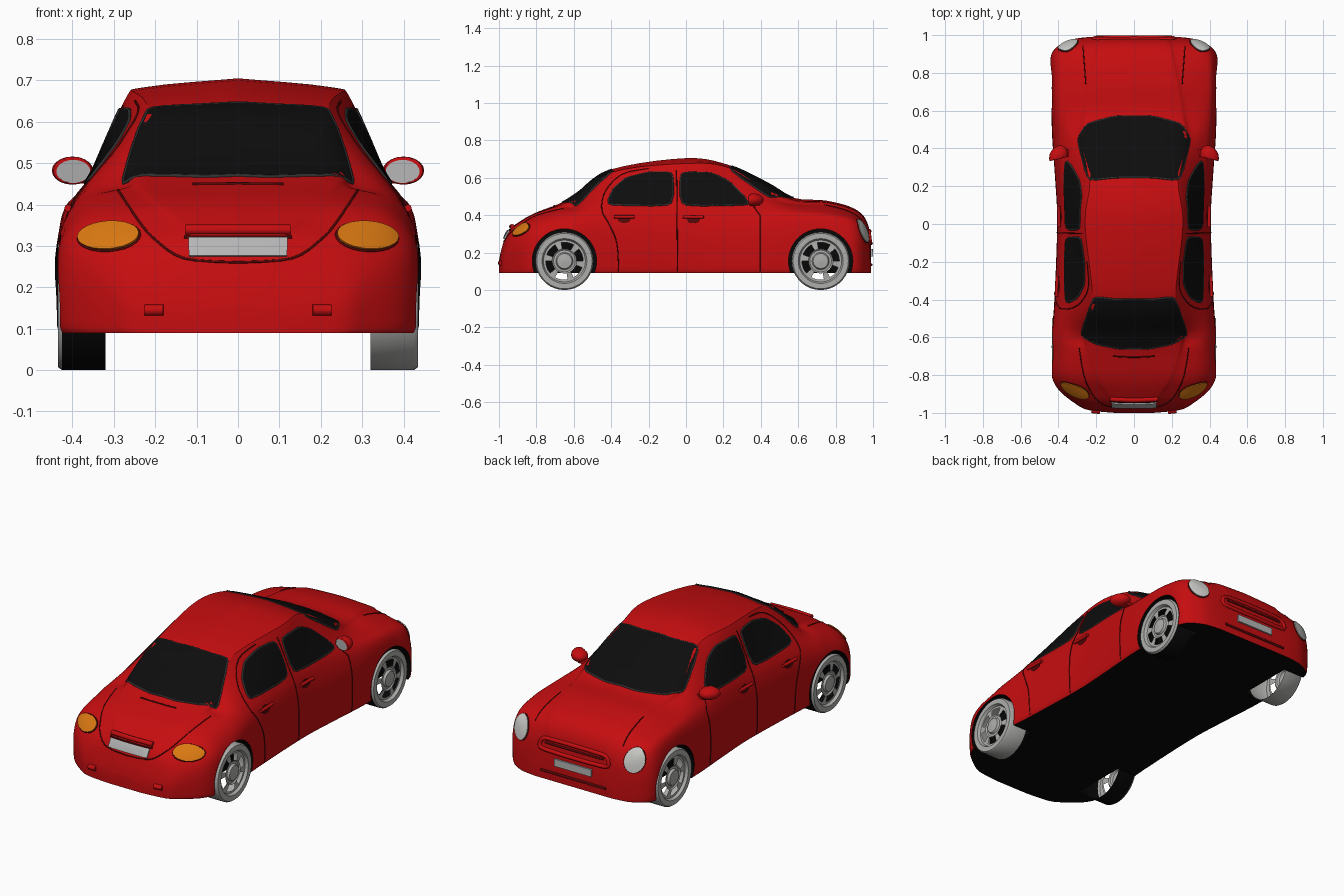
import bpy
import bmesh
from math import sin, cos, pi, radians
from mathutils import Vector
from mathutils.bvhtree import BVHTree

default = bpy.data.objects.get("Cube")
if default:
    bpy.data.objects.remove(default, do_unlink=True)


def material(name, r, g, b):
    mat = bpy.data.materials.new(name)
    mat.use_nodes = True
    mat.diffuse_color = (r, g, b, 1)
    mat.node_tree.nodes["Principled BSDF"].inputs["Base Color"].default_value = (r, g, b, 1)
    return mat


red = material("red paint", .56, .004, .005)
black = material("black underside", .002, .002, .002)
glass = material("dark glass", .004, .004, .004)
trim = material("dark grey trim", .03, .03, .03)
seam = material("dark red seam", .09, .002, .002)
grey = material("wheel grey", .42, .42, .41)
silver = material("plate silver", .46, .46, .46)
lens = material("pale lamp lens", .58, .58, .56)
orange = material("orange lamp lens", .7, .19, .006)


def activate(obj):
    bpy.ops.object.select_all(action='DESELECT')
    obj.select_set(True)
    bpy.context.view_layer.objects.active = obj


def mesh_object(name, verts, faces, mats, rule=None):
    """Make a smooth-shaded mesh; rule(face) picks the material slot."""
    mesh = bpy.data.meshes.new(name)
    mesh.from_pydata(verts, [], faces)
    bm = bmesh.new()
    bm.from_mesh(mesh)
    bmesh.ops.recalc_face_normals(bm, faces=bm.faces)
    for f in bm.faces:
        f.material_index = rule(f) if rule else 0
    bm.to_mesh(mesh)
    bm.free()
    for m in mats:
        mesh.materials.append(m)
    obj = bpy.data.objects.new(name, mesh)
    bpy.context.collection.objects.link(obj)
    activate(obj)
    bpy.ops.object.shade_smooth_by_angle(angle=radians(40))
    return obj


def spline(points, steps):
    """Smooth curve through all the points."""
    p = [Vector(q) for q in points]
    p = [p[0]] + p + [p[-1]]
    out = []
    for a, b, c, d in zip(p, p[1:], p[2:], p[3:]):
        for i in range(steps):
            t = i / steps
            out.append(b + (c - a) * (t / 2) + (a * 2 - b * 5 + c * 4 - d) * (t * t / 2)
                       + (b * 3 - a - c * 3 + d) * (t ** 3 / 2))
    return out + [p[-1]]


# Body stations: y, half width, shoulder x z, belt x z, roof edge x z, top z
FLOOR = .09
stations = [
    (-1, .10, .09, .13, .07, .145, .04, .15, .155),
    (-.985, .24, .22, .17, .17, .195, .09, .215, .225),
    (-.95, .31, .285, .24, .22, .28, .12, .305, .315),
    (-.88, .395, .37, .29, .3, .335, .17, .36, .372),
    (-.8, .435, .415, .32, .345, .38, .22, .405, .415),
    (-.67, .44, .42, .345, .36, .41, .26, .44, .465),
    (-.58, .435, .42, .36, .365, .425, .275, .455, .52),
    (-.4, .42, .405, .38, .36, .46, .235, .61, .645),
    (0, .405, .385, .4, .355, .47, .275, .65, .705),
    (.23, .415, .39, .41, .355, .475, .25, .635, .668),
    (.44, .43, .405, .4, .355, .455, .295, .5, .57),
    (.58, .435, .415, .395, .365, .435, .28, .46, .492),
    (.75, .437, .42, .385, .37, .42, .25, .455, .478),
    (.9, .435, .41, .35, .36, .385, .22, .415, .435),
    (.97, .35, .335, .26, .3, .3, .19, .34, .36),
    (.99, .24, .22, .16, .18, .19, .1, .215, .225),
]


def section(row):
    y, w, xc, zc, xd, zd, xe, ze, zt = row
    h = zc - FLOOR
    half = spline([(w * .98, FLOOR), (w, FLOOR + h * .12), (w, FLOOR + h * .65), (xc, zc), (xd, zd),
                   (xe, ze), (xe * .82, ze + (zt - ze) * .6), (0, zt)], 4)
    return [(x, y, z) for x, z in half] + [(-x, y, z) for x, z in half[-2::-1]]


rings = [section(row) for row in spline(stations, 5)]
n = len(rings[0])
faces = [(k * n + i, k * n + (i + 1) % n, (k + 1) * n + (i + 1) % n, (k + 1) * n + i)
         for k in range(len(rings) - 1) for i in range(n)]
faces += [tuple(range(n)), tuple(range((len(rings) - 1) * n, len(rings) * n))]
body = mesh_object("body", [v for r in rings for v in r], faces, [red, black],
                   lambda f: int(f.normal.z < -.9 and f.calc_center_median().z < FLOOR + .002))
surface = BVHTree.FromPolygons([v.co.copy() for v in body.data.vertices],
                               [tuple(p.vertices) for p in body.data.polygons])

# Directions from which details are laid on the body
CASTS = {
    "left": lambda a, b: ((2, a, b), (-1, 0, 0)),
    "right": lambda a, b: ((-2, a, b), (1, 0, 0)),
    "top": lambda a, b: ((a, b, 2), (0, 0, -1)),
    "nose": lambda a, b: ((a, 2, b), (0, -1, 0)),
    "tail": lambda a, b: ((a, -2, b), (0, 1, 0)),
}


def lay(side, a, b, lift):
    origin, way = (Vector(v) for v in CASTS[side](a, b))
    hit, normal, _, _ = surface.ray_cast(origin, way)
    if hit is None:
        hit, normal, _, _ = surface.find_nearest(origin + way * 1.2)
    if normal.dot(way) > 0:
        normal = -normal
    return hit + normal * lift


def dense(points, closed):
    out = []
    ends = points[1:] + points[:1] if closed else points[1:]
    for p, q in zip(points, ends):
        p, q = Vector(p), Vector(q)
        steps = max(1, int((q - p).length / .025))
        out += [p.lerp(q, i / steps) for i in range(steps)]
    return out if closed else out + [Vector(points[-1])]


def rounded(points):
    """Clip the corners of a closed outline twice."""
    for cut in (.12, .25):
        pts = [Vector(p) for p in points]
        points = [p.lerp(q, t) for p, q in zip(pts, pts[1:] + pts[:1]) for t in (cut, 1 - cut)]
    return points


def oval(cx, cz, rx, rz, tilt=0):
    return [(cx + rx * cos(t), cz + rz * sin(t) + tilt * cos(t))
            for t in (2 * pi * i / 24 for i in range(24))]


def plate(name, outline, side, mat, lift=.004):
    """Thin patch that follows the body inside a convex outline."""
    edge = dense(outline, True)
    m = len(edge)
    mid = sum(edge, Vector((0, 0))) / m
    verts = []
    for k, s in enumerate((1, 1, .9, .75, .6, .4, .2)):
        verts += [lay(side, *mid.lerp(p, s), lift if k else -.003) for p in edge]
    quads = [(k * m + i, k * m + (i + 1) % m, (k + 1) * m + (i + 1) % m, (k + 1) * m + i)
             for k in range(6) for i in range(m)]
    verts.append(lay(side, *mid, lift))
    quads += [(6 * m + i, 6 * m + (i + 1) % m, 7 * m) for i in range(m)]
    return mesh_object(name, verts, quads, [mat])


def tube(name, path, side, mat, radius, closed=False, lift=0):
    """Round strip laid along a path on the body."""
    points = [lay(side, *p, lift) for p in dense(path, closed)]
    curve = bpy.data.curves.new(name, 'CURVE')
    curve.dimensions = '3D'
    curve.bevel_depth, curve.bevel_resolution = radius, 2
    curve.use_fill_caps = True
    line = curve.splines.new('POLY')
    line.points.add(len(points) - 1)
    for knot, p in zip(line.points, points):
        knot.co = (*p, 1)
    line.use_cyclic_u = closed
    curve.materials.append(mat)
    obj = bpy.data.objects.new(name, curve)
    bpy.context.collection.objects.link(obj)
    activate(obj)
    bpy.ops.object.convert(target='MESH')
    bpy.ops.object.shade_smooth_by_angle(angle=radians(50))


def window(name, outline, side):
    outline = rounded(outline)
    plate(name, outline, side, glass)
    tube(name + "_trim", outline, side, trim, .005, True)


def mirrored(half):
    return half + [(-x, b) for x, b in reversed(half)]


# Front and rear screens
window("windshield", mirrored([(.1, .247), (.245, .23), (.3, .45), (.25, .53), (.1, .57)]), "top")
window("rear_screen", mirrored([(.1, -.4), (.215, -.385), (.285, -.59), (.2, -.635), (.08, -.66)]), "top")

# Sides: windows, door seams and handles
for side in ("left", "right"):
    window(side + "_rear_window", [(-.425, .455), (-.07, .45), (-.07, .63), (-.2, .63), (-.32, .6),
                                   (-.39, .54)], side)
    window(side + "_front_window", [(-.03, .45), (.34, .455), (.31, .5), (.23, .58), (.14, .625),
                                    (-.03, .63)], side)
    tube(side + "_middle_seam", [(-.045, .1), (-.05, .64)], side, seam, .003)
    tube(side + "_front_seam", [(.395, .1), (.395, .4), (.36, .45)], side, seam, .003)
    tube(side + "_rear_seam", spline([(-.36, .1), (-.37, .25), (-.41, .35), (-.45, .43), (-.43, .53),
                                      (-.34, .62), (-.2, .65)], 4), side, seam, .003)
    for door, y in (("rear", -.33), ("front", .04)):
        plate(f"{side}_{door}_handle_recess", oval(y, .38, .035, .022), side, seam, .002)
        tube(f"{side}_{door}_handle", [(y - .055, .388), (y + .055, .388)], side, red, .009, lift=.01)

# Lamps, hood seams and bumper knobs
for name, s in (("left", 1), ("right", -1)):
    plate(name + "_headlight", oval(s * .348, .315, .05, .06), "nose", lens, .007)
    plate(name + "_tail_light", oval(s * .312, .323, .073, .033, -s * .004), "tail", orange, .007)
    tube(name + "_headlight_seam", oval(s * .348, .315, .052, .062), "nose", seam, .003, True)
    tube(name + "_tail_light_seam", oval(s * .312, .323, .075, .035, -s * .004), "tail", seam, .003, True)
    tube(name + "_hood_seam", [(s * .255, .74), (s * .27, .94)], "top", seam, .003)
    tube(name + "_bumper_knob", [(s * .18, .145), (s * .225, .145)], "tail", red, .014)

# Tail: lid seam, handle bar, plate and vent
lid = spline([(.29, .435), (.24, .36), (.2, .315), (.13, .27), (0, .26)], 4)
tube("trunk_seam", lid + [(-x, z) for x, z in reversed(lid[:-1])], "tail", seam, .003)
tube("trunk_handle", [(-.125, .336), (.125, .336)], "tail", red, .013, lift=.004)
tube("trunk_handle_shadow", [(-.13, .321), (.13, .321)], "tail", seam, .004)
tube("rear_vent", spline([(-.11, -.7), (0, -.705), (.11, -.7)], 4), "top", seam, .004)
plate("rear_number_plate", [(-.118, .274), (.118, .274), (.118, .316), (-.118, .316)], "tail", silver, .009)

# Nose: intake lip, plate, lower slot
tube("grille_lip", rounded([(-.22, .25), (.22, .25), (.2, .315), (-.2, .315)]), "nose", red, .011, True)
tube("grille_shadow", [(-.18, .29), (.18, .29)], "nose", seam, .006)
plate("front_number_plate", [(-.115, .18), (.115, .18), (.115, .22), (-.115, .22)], "nose", silver, .009)
tube("lower_slot", [(-.2, .135), (.2, .135)], "nose", seam, .007)

# Wheels with pierced rims, and the arches cut for them
HUB, SEG = .155, 36
profile = [(HUB, 0), (HUB, .105), (.148, .115), (.12, .115), (.112, .1), (.1, .1), (.066, .104),
           (.058, .098), (.046, .1), (.04, .112), (.001, .116)]
for name, s, y in (("front_left", 1, .72), ("front_right", -1, .72),
                   ("rear_left", 1, -.65), ("rear_right", -1, -.65)):
    verts = [(s * (.32 + x), y + r * cos(2 * pi * i / SEG), HUB + r * sin(2 * pi * i / SEG))
             for r, x in profile for i in range(SEG)]
    quads = [(k * SEG + i, k * SEG + (i + 1) % SEG, (k + 1) * SEG + (i + 1) % SEG, (k + 1) * SEG + i)
             for k in range(len(profile) - 1) for i in range(SEG)
             if not (k == 5 and i % 6 in (0, 1, 2, 3))]
    dark_tread = (s > 0) == (y > 0)
    mesh_object(name + "_wheel", verts, quads, [grey, black],
                lambda f: int(dark_tread and abs(f.calc_center_median().x) < .4 and abs(f.normal.x) < .1))
    bpy.ops.mesh.primitive_cylinder_add(vertices=48, radius=.172, depth=.3, location=(s * .45, y, HUB),
                                        rotation=(0, pi / 2, 0))
    cutter = bpy.context.object
    cutter.name = name + "_arch_cutter"
    cutter.hide_render = True
    for m in (red, black):
        cutter.data.materials.append(m)
    for p in cutter.data.polygons:
        p.material_index = 1
    activate(body)
    cut = body.modifiers.new("arch", 'BOOLEAN')
    cut.operation, cut.solver, cut.object = 'DIFFERENCE', 'EXACT', cutter
    bpy.ops.object.modifier_apply(modifier=cut.name)
    bpy.data.objects.remove(cutter, do_unlink=True)
activate(body)
bpy.ops.object.shade_smooth_by_angle(angle=radians(40))

# Door mirrors: half-shell housing, flat glass facing the tail
for name, s in (("left", 1), ("right", -1)):
    bpy.ops.mesh.primitive_uv_sphere_add(segments=16, ring_count=10, radius=1)
    shell = bpy.context.object
    shell.name = name + "_mirror_housing"
    for v in shell.data.vertices:
        c = v.co
        v.co = (s * (.4 + c.x * .05), .36 + max(c.y, -.3) * .055 - c.x * .012, .482 + c.z * .034)
    shell.data.materials.append(red)
    bpy.ops.object.shade_smooth_by_angle(angle=radians(40))
    rim = [(s * (p - .002), .341 - (p - .4) * .25, z) for p, z in oval(.4, .48, .041, .028)]
    mesh_object(name + "_mirror_glass", rim, [tuple(range(len(rim)))], [silver])
    bpy.ops.mesh.primitive_cube_add(size=1, location=(s * .36, .375, .462))
    stem = bpy.context.object
    stem.name = name + "_mirror_stem"
    stem.scale = (.06, .04, .022)
    stem.data.materials.append(red)
